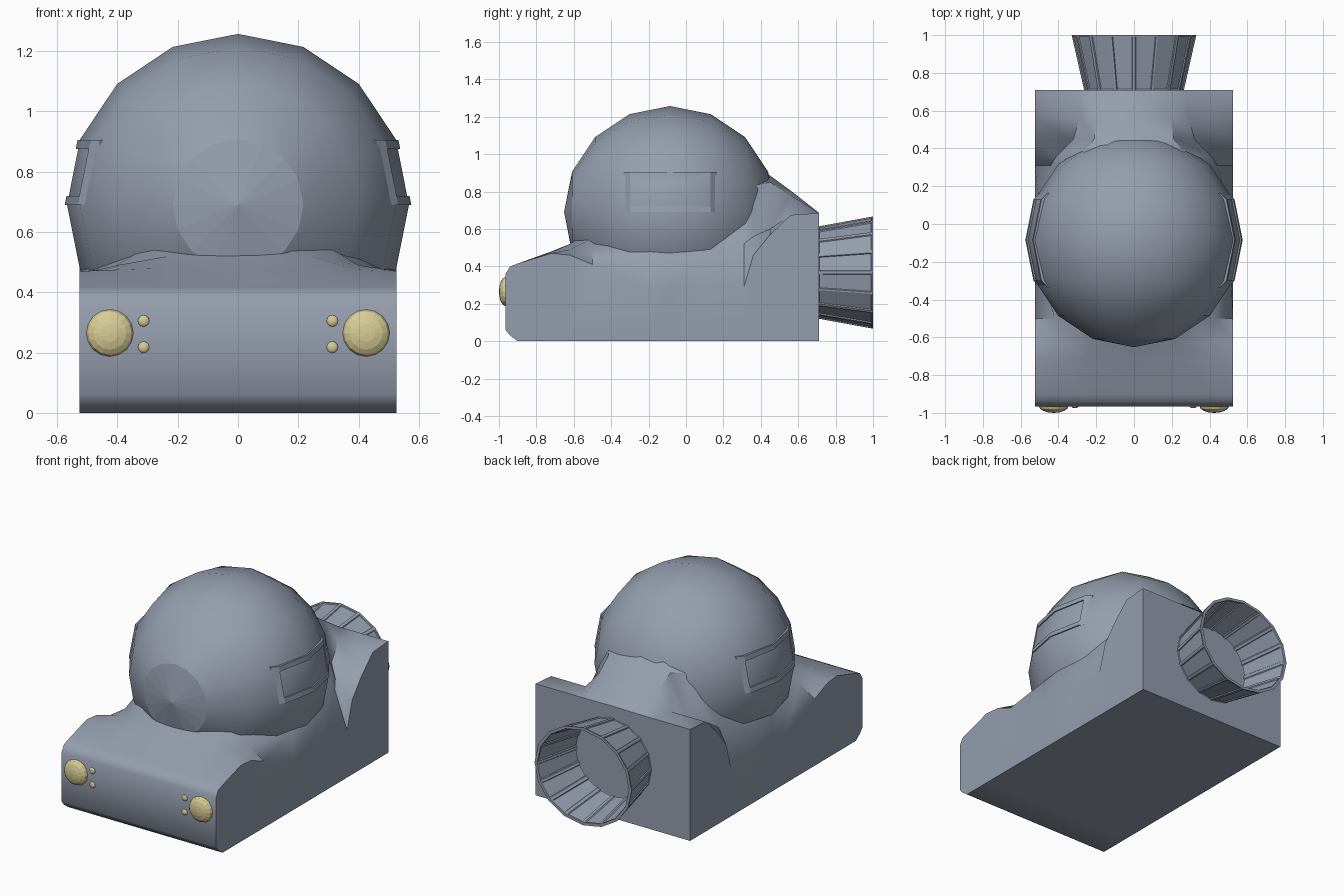
import bpy, bmesh, math
from mathutils import Matrix, Vector

cube = bpy.data.objects.get("Cube")
if cube:
    bpy.data.objects.remove(cube, do_unlink=True)


def make_material(name, colour):
    mat = bpy.data.materials.new(name)
    mat.use_nodes = True
    rgba = (*colour, 1)
    mat.diffuse_color = rgba
    for node in mat.node_tree.nodes:
        if node.type == 'BSDF_PRINCIPLED':
            node.inputs["Base Color"].default_value = rgba
    return mat


HULL = make_material("slate grey", (.30, .34, .42))
LAMP = make_material("pale yellow", (.68, .61, .30))


def finish(bm, name, mat, angle=None):
    """Turn a bmesh into a named object, smooth up to the given angle."""
    bmesh.ops.recalc_face_normals(bm, faces=bm.faces)
    mesh = bpy.data.meshes.new(name)
    bm.to_mesh(mesh)
    bm.free()
    obj = bpy.data.objects.new(name, mesh)
    bpy.context.collection.objects.link(obj)
    mesh.materials.append(mat)
    if angle:
        bpy.ops.object.select_all(action='DESELECT')
        obj.select_set(True)
        bpy.context.view_layer.objects.active = obj
        bpy.ops.object.shade_smooth_by_angle(angle=math.radians(angle))
    return obj


# Body: cross-sections lofted from nose to tail
HALF = .525
# y, bottom, side edge z, slope point (x, z), shoulder point (x, z), centre z
STATIONS = [
    (-.965, .06, .36, .40, .36, .24, .36, .36),
    (-.94, .03, .40, .40, .40, .24, .40, .40),
    (-.90, 0, .415, .40, .415, .24, .415, .415),
    (-.72, 0, .47, .40, .475, .24, .48, .48),
    (-.62, 0, .46, .40, .49, .23, .52, .52),
    (-.50, 0, .41, .42, .48, .30, .55, .60),
    (-.20, 0, .29, .51, .47, .35, .60, .70),
    (-.08, 0, .29, .523, .47, .35, .65, .80),
    (.10, 0, .29, .50, .47, .35, .70, .90),
    (.31, 0, .29, .44, .52, .31, .80, 1.0),
    (.36, 0, .46, .41, .56, .28, .83, .96),
    (.45, 0, .57, .32, .60, .21, .85, .885),
    (.56, 0, .675, .29, .675, .20, .78, .805),
    (.71, 0, .685, .29, .685, .20, .685, .687),
]


def build_body():
    bm = bmesh.new()
    loops = []
    for y, base, edge, sx, sz, nx, nz, top in STATIONS:
        half = [(HALF, base), (HALF, edge), (sx, sz), (nx, nz)]
        ring = half + [(0, top)] + [(-x, z) for x, z in reversed(half)]
        loops.append([bm.verts.new((x, y, z)) for x, z in ring])
    for a, b in zip(loops, loops[1:]):
        for i in range(len(a)):
            j = (i + 1) % len(a)
            bm.faces.new((a[i], a[j], b[j], b[i]))
    bm.faces.new(loops[0])
    bm.faces.new(loops[-1])
    return finish(bm, "body", HULL, 40)


build_body()

# Dome: low-poly ball with its poles along y
CENTRE = Vector((0, -.085, .69))
RADIUS = .567
bm = bmesh.new()
turn = Matrix.Rotation(math.pi / 2, 4, 'X')
bmesh.ops.create_uvsphere(bm, u_segments=16, v_segments=8, radius=RADIUS,
                          matrix=Matrix.Translation(CENTRE) @ turn)
dome = finish(bm, "dome", HULL, 40)
for face in dome.data.polygons:
    # the nose fan stays faceted
    if len(face.vertices) == 3 and face.center.y < CENTRE.y:
        face.use_smooth = False


# Side window frames: thin raised borders that follow the dome facets
def dome_x(y, z):
    d = abs(y - CENTRE.y) / RADIUS
    c, s = math.cos(math.pi / 8), math.sin(math.pi / 8)
    if d < s:
        scale = 1 - (1 - c) * d / s
    else:
        scale = c - (c - s) * (d - s) / (c - s)
    return RADIUS * scale - math.tan(math.pi / 16) * (z - CENTRE.z)


def window_frame(side, name):
    ys = [-.335, -.30, -.19, CENTRE.y, .02, .13, .165]
    zs = [.69, .72, .875, .905]
    bm = bmesh.new()
    grid = [[bm.verts.new((side * (dome_x(y, z) + .008), y, z)) for z in zs]
            for y in ys]
    border = []
    for i in range(len(ys) - 1):
        for j in range(len(zs) - 1):
            if i in (0, len(ys) - 2) or j in (0, len(zs) - 2):
                border.append(bm.faces.new((grid[i][j], grid[i + 1][j],
                                            grid[i + 1][j + 1], grid[i][j + 1])))
    for v in [v for v in bm.verts if not v.link_faces]:
        bm.verts.remove(v)
    out = bmesh.ops.extrude_face_region(bm, geom=border, use_keep_orig=True)
    moved = [v for v in out["geom"] if isinstance(v, bmesh.types.BMVert)]
    bmesh.ops.translate(bm, verts=moved, vec=(-side * .02, 0, 0))
    finish(bm, name, HULL, 30)


window_frame(1, "left_window_frame")
window_frame(-1, "right_window_frame")


# Exhaust nozzle: open flared ring with a recessed panel on every face
def build_nozzle(sides=16):
    bm = bmesh.new()
    # y, x radius, z radius: outer root, outer lip, inner lip, inner root
    profile = [(.70, .262, .245), (1, .33, .30), (1, .312, .283), (.70, .244, .228)]
    rings = []
    for y, rx, rz in profile:
        angles = [2 * math.pi * i / sides for i in range(sides)]
        rings.append([bm.verts.new((rx * math.cos(a), y, .367 + rz * math.sin(a)))
                      for a in angles])
    panels = []
    for k in range(len(rings)):
        a, b = rings[k], rings[(k + 1) % len(rings)]
        for i in range(sides):
            j = (i + 1) % sides
            face = bm.faces.new((a[i], a[j], b[j], b[i]))
            if k in (0, 2):
                panels.append(face)
    bmesh.ops.recalc_face_normals(bm, faces=bm.faces)
    bmesh.ops.inset_individual(bm, faces=panels, thickness=.013)
    bmesh.ops.inset_individual(bm, faces=panels, thickness=.005, depth=-.006)
    finish(bm, "exhaust_nozzle", HULL)


build_nozzle()


# Lamps: flattened domes on the nose
def lamp(name, x, z, radius, depth, segments):
    bm = bmesh.new()
    place = (Matrix.Translation((x, -.965, z))
             @ Matrix.Diagonal((radius, depth, radius, 1)) @ turn)
    bmesh.ops.create_uvsphere(bm, u_segments=segments, v_segments=8,
                              radius=1, matrix=place)
    finish(bm, name, LAMP)


for side, label in ((1, "left"), (-1, "right")):
    lamp(label + "_headlight", side * .425, .265, .078, .035, 16)
    lamp(label + "_upper_marker", side * .313, .305, .019, .01, 12)
    lamp(label + "_lower_marker", side * .313, .218, .019, .01, 12)
